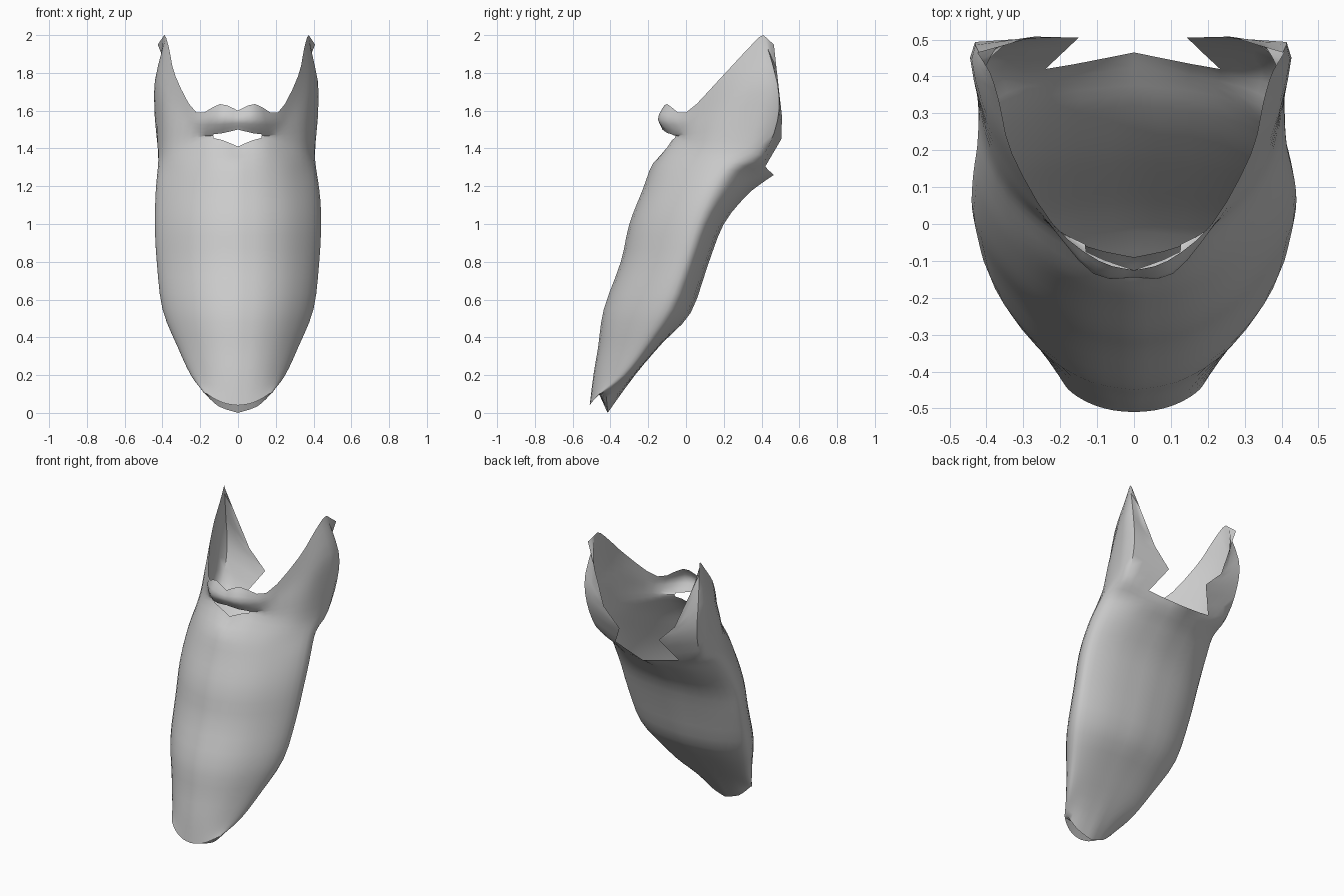
import bpy, bmesh, math

if "Cube" in bpy.data.objects:
    bpy.data.objects.remove(bpy.data.objects["Cube"])

SUB = 3  # smooth steps between control points

# lower beard sections: front y, side y, back y, half width, front z, side z, back z
SECTIONS = [
    (-.51, -.43, -.415, .19, .04, .12, .00),
    (-.49, -.33, -.27, .25, .20, .20, .20),
    (-.465, -.22, -.125, .32, .35, .35, .37),
    (-.435, -.10, .025, .40, .55, .55, .53),
    (-.345, -.005, .115, .43, .80, .80, .78),
    (-.30, .06, .20, .44, 1.0, 1.0, 1.0),
    (-.23, .14, .32, .435, 1.18, 1.18, 1.15),
    (-.175, .21, .40, .425, 1.32, 1.29, 1.215),
]
ANGLES = [0, 18, 38, 62, 90, 118, 148, 180]

# upper rows, from the front centre round to the back
JAW = [(0, -.09, 1.41), (.13, -.06, 1.455), (.26, .01, 1.42), (.37, .13, 1.40),
       (.42, .29, 1.38), (.40, .41, 1.36), (.24, .42, 1.305), (0, .465, 1.26)]
LIP = [(0, -.125, 1.50), (.13, -.075, 1.475), (.25, .02, 1.50), (.36, .16, 1.54),
       (.415, .31, 1.57), (.42, .485, 1.55), (.15, .505, 1.45)]
MOUSTACHE = [(0, -.145, 1.55), (.11, -.135, 1.555), (.235, .01, 1.55), (.345, .18, 1.66),
             (.415, .34, 1.75), (.43, .485, 1.74), (.27, .508, 1.57)]
TOP_EDGE = [(0, -.125, 1.60), (.095, -.10, 1.635), (.22, .0, 1.59), (.33, .19, 1.78),
            (.365, .33, 1.93), (.39, .41, 2.0), (.425, .465, 1.95)]


def section(yf, ym, yb, w, zf, zs, zb):
    row = []
    for a in ANGLES:
        s, c = math.sin(math.radians(a)), math.cos(math.radians(a))
        end_y, end_z, power = (yf, zf, 1.4) if c > 0 else (yb, zb, 1.0)
        row.append((w * s, ym + (end_y - ym) * abs(c) ** power, zs + (end_z - zs) * c * c))
    return row


def smooth_path(pts, straight_from=99):
    """Points on a smooth curve through the given points, straight from one index on."""
    out = []
    for i in range(len(pts) - 1):
        p0, p1, p2, p3 = pts[max(i - 1, 0)], pts[i], pts[i + 1], pts[min(i + 2, len(pts) - 1)]
        for k in range(SUB):
            t = k / SUB
            if i >= straight_from:
                out.append(tuple(b + t * (c - b) for b, c in zip(p1, p2)))
            else:
                out.append(tuple(
                    b + .5 * t * (c - a + t * (2 * a - 5 * b + 4 * c - d + t * (3 * (b - c) + d - a)))
                    for a, b, c, d in zip(p0, p1, p2, p3)))
    out.append(tuple(pts[-1]))
    return out


rows = [section(*s) for s in SECTIONS] + [JAW, LIP, MOUSTACHE, TOP_EDGE]
jaw_index = len(SECTIONS)
jaw_row = jaw_index * SUB
columns = [smooth_path([r[c] for r in rows if c < len(r)], jaw_index if c == 6 else 99)
           for c in range(8)]
fine = []
for r in range(len(columns[0])):
    pts = [col[r] for col in columns if r < len(col)]
    fine.append(smooth_path(pts, 5 if r > jaw_row else 99))

# shell of the beard, both halves, leaving the mouth and the nape open
bm = bmesh.new()
for side in (1, -1):
    def place(x, y, z):
        slim = .04 * min(max((z - 1.1) / .3, 0), 1) if side == 1 else 0
        return bm.verts.new((side * x * (1 - slim), y, z))

    def face(q):
        q = list(dict.fromkeys(q))
        if len(q) > 2:
            bm.faces.new(q if side == 1 else q[::-1])

    grid = [[place(*p) for p in row] for row in fine]
    for r in range(len(grid) - 1):
        for c in range(min(len(grid[r]), len(grid[r + 1])) - 1):
            if not (jaw_row <= r < jaw_row + SUB and c < SUB):
                face([grid[r][c], grid[r][c + 1], grid[r + 1][c + 1], grid[r + 1][c]])

    # hollow fold closing the tip underneath
    tip = grid[0]
    n = len(tip) - 1
    half = n // 2
    fold = []
    for c in range(half + 1):
        a, b = tip[c].co, tip[n - c].co
        fold.append(bm.verts.new((side * (abs(a.x) + abs(b.x)) / 2, (a.y + b.y) / 2, .105)))
    for c in range(half):
        face([tip[c], fold[c], fold[c + 1], tip[c + 1]])
        face([fold[c], tip[n - c], tip[n - c - 1], fold[c + 1]])
    face([tip[half], fold[half], tip[n - half]])
bmesh.ops.remove_doubles(bm, verts=bm.verts, dist=.0005)
bmesh.ops.delete(bm, geom=[v for v in bm.verts if not v.link_faces], context='VERTS')

mesh = bpy.data.meshes.new("beard")
bm.to_mesh(mesh)
bm.free()
beard = bpy.data.objects.new("beard", mesh)
bpy.context.collection.objects.link(beard)

grey = bpy.data.materials.new("light grey")
grey.diffuse_color = (.6, .6, .6, 1)
grey.use_nodes = True
grey.node_tree.nodes["Principled BSDF"].inputs["Base Color"].default_value = grey.diffuse_color
mesh.materials.append(grey)

bpy.context.view_layer.objects.active = beard
beard.select_set(True)
bpy.ops.object.shade_smooth_by_angle(angle=math.radians(50))
